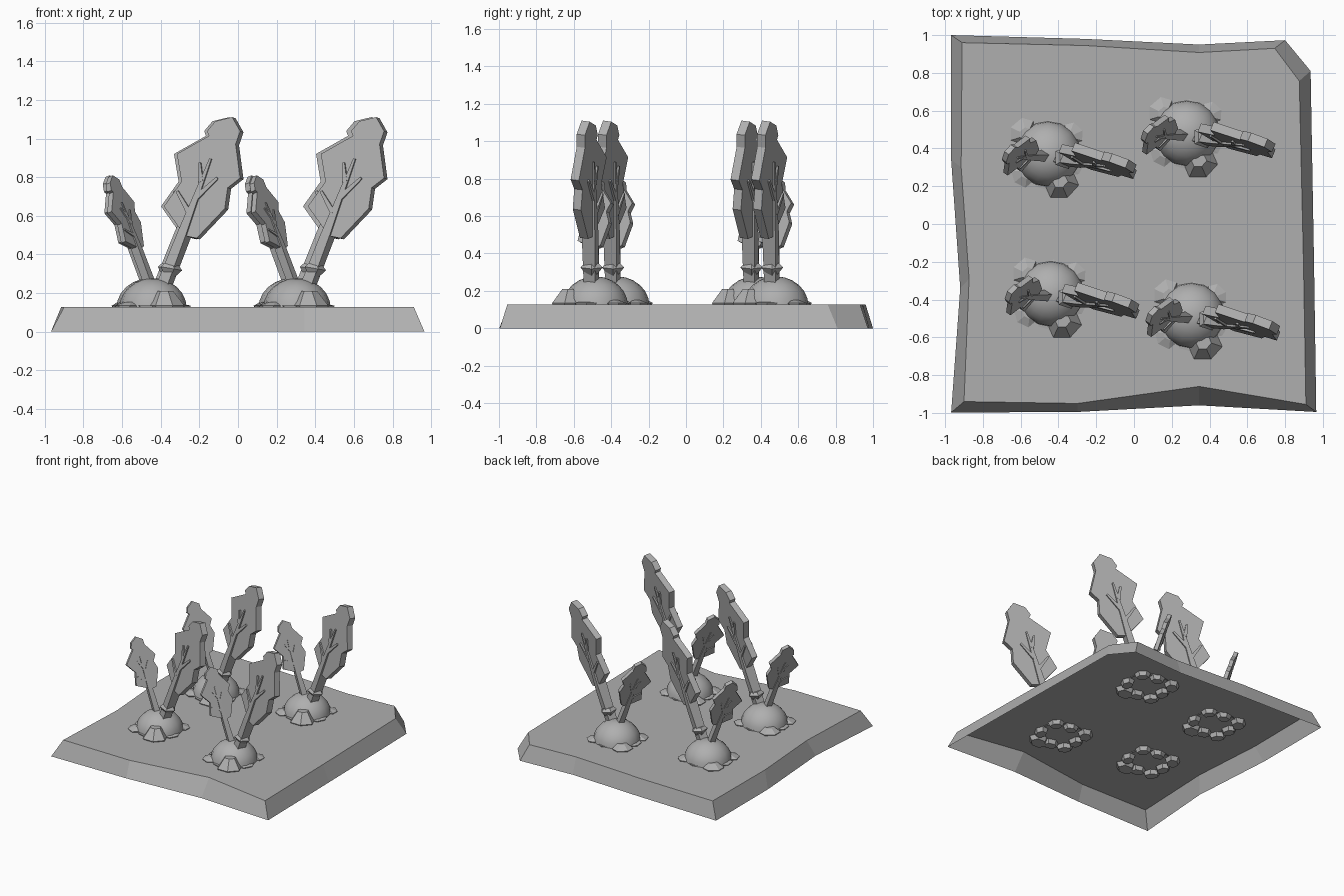
import bpy, bmesh, math
from mathutils import Matrix, Vector

if "Cube" in bpy.data.objects:
    bpy.data.objects.remove(bpy.data.objects["Cube"])

PLANTS = [(-0.44, -0.37), (0.305, -0.485), (-0.455, 0.37), (0.28, 0.48)]
R = math.radians

# Mid grey used throughout
grey = bpy.data.materials.new("mid_grey")
grey.diffuse_color = (.43, .43, .43, 1)
grey.use_nodes = True
grey.node_tree.nodes["Principled BSDF"].inputs["Base Color"].default_value = grey.diffuse_color


def to_mesh(bm, name):
    bmesh.ops.recalc_face_normals(bm, faces=bm.faces)
    me = bpy.data.meshes.new(name)
    bm.to_mesh(me)
    bm.free()
    me.materials.append(grey)
    return me


def place(me, name, loc=(0, 0, 0)):
    ob = bpy.data.objects.new(name, me)
    ob.location = loc
    bpy.context.collection.objects.link(ob)
    return ob


def loft(bm, rings):
    """Skin matching rings of points and cap both ends."""
    vs = [[bm.verts.new(p) for p in ring] for ring in rings]
    n = len(vs[0])
    for a, b in zip(vs, vs[1:]):
        for i in range(n):
            j = (i + 1) % n
            bm.faces.new((a[i], a[j], b[j], b[i]))
    bm.faces.new(vs[0])
    bm.faces.new(vs[-1])


# Soil plot: uneven outline, sloping sides, open underneath
low = [(-.968, -.998), (-.3, -.995), (.345, -.96), (.965, -.995), (.953, -.2), (.935, .81),
       (.80, .973), (.345, .95), (-.26, .98), (-.968, 1.0), (-.968, .34), (-.92, -.34)]
top = [(-.90, -.94), (-.3, -.95), (.345, -.86), (.91, -.955), (.897, -.2), (.875, .757),
       (.745, .93), (.345, .908), (-.26, .945), (-.91, .96), (-.915, .3), (-.873, -.29)]
bm = bmesh.new()
loft(bm, [[(x, y, 0) for x, y in low], [(x, y, .128) for x, y in top]])
bmesh.ops.recalc_face_normals(bm, faces=bm.faces)
under = [f for f in bm.faces if all(v.co.z < .01 for v in f.verts)]
bmesh.ops.delete(bm, geom=under, context='FACES_ONLY')
place(to_mesh(bm, "soil_plot"), "soil_plot")

# Root crown: smooth upper half of a ball
bm = bmesh.new()
bmesh.ops.create_uvsphere(bm, u_segments=16, v_segments=12, radius=.175)
bmesh.ops.delete(bm, geom=[v for v in bm.verts if v.co.z < -.001], context='VERTS')
bmesh.ops.transform(bm, matrix=Matrix.Translation((0, 0, .12)) @ Matrix.Diagonal((1, 1, .9, 1)), verts=bm.verts)
for f in bm.faces:
    f.smooth = True
crown = to_mesh(bm, "root_crown")

# Soil clods: ring of chunky lumps (angle, distance, radius, top height)
CLODS = [(-66, .18, .09, .21), (-20, .15, .065, .145), (40, .175, .06, .15), (85, .135, .06, .14),
         (138, .185, .075, .165), (180, .15, .065, .145), (220, .18, .065, .155), (262, .14, .065, .14)]
bm = bmesh.new()
for k, (ang, d, r, h) in enumerate(CLODS):
    m = Matrix.Rotation(R(ang), 4, 'Z') @ Matrix.Translation((d, 0, 0))
    rings = []
    for rr, z, off in ((r * .75, .095, 0), (r, .135, 0), (r * .45, h, -.02)):
        rings.append([m @ Vector((off + rr * .8 * math.cos(R(60 * i + 20 * k)),
                                  rr * 1.05 * math.sin(R(60 * i + 20 * k)), z)) for i in range(6)])
    loft(bm, rings)
clods = to_mesh(bm, "soil_clods")

# Leaf: upright local shape, stem base at the origin, face towards -y
OUTLINE = [(.02, .30), (.087, .31), (.176, .506), (.15, .612), (.196, .682), (.105, .837), (.103, .908),
           (.033, .961), (-.047, .91), (-.071, .847), (-.052, .827), (-.184, .68), (-.105, .555), (-.148, .403)]


def rib(bm, path):
    """Tapered square bar along (x, z, half_width, half_depth) points."""
    rings = []
    d = Vector((path[-1][0] - path[0][0], path[-1][1] - path[0][1])).normalized()
    for x, z, w, t in path:
        a, b = d.y * w, -d.x * w
        rings.append([(x - a, -t, z - b), (x + a, -t, z + b), (x + a, t, z + b), (x - a, t, z - b)])
    loft(bm, rings)


def leaf(name, base, scale, yaw, back, lean, stem):
    bm = bmesh.new()
    loft(bm, [[(x, y, z) for x, z in OUTLINE] for y in (-.024, .024)])
    rib(bm, [(0, -.04, stem, stem), (.005, .30, stem * .8, .038), (.005, .72, .006, .034)])
    for x0, z0, x1, z1 in ((0, .42, -.106, .50), (.01, .51, .078, .64), (0, .59, -.045, .68)):
        rib(bm, [(x0, z0, .014, .037), (x1, z1, .007, .034)])
    m = (Matrix.Translation(base) @ Matrix.Rotation(R(yaw), 4, 'Z') @ Matrix.Rotation(R(-back), 4, 'X')
         @ Matrix.Rotation(R(lean), 4, 'Y') @ Matrix.Scale(scale, 4))
    bmesh.ops.transform(bm, matrix=m, verts=bm.verts)
    return to_mesh(bm, name)


big = leaf("large_leaf", (.05, -.02, .22), 1, -22, 7, 19.6, .031)
small = leaf("small_leaf", (-.017, -.01, .25), .615, 55, 17.5, -12, .036)

# Stem collar: small faceted bract round the large stem
bm = bmesh.new()
m = Matrix.Translation((.09, -.02, .328)) @ Matrix.Rotation(R(10), 4, 'Y')
loft(bm, [[m @ Vector((r * math.cos(R(72 * i)), r * math.sin(R(72 * i)), z)) for i in range(5)]
          for r, z in ((.026, -.045), (.062, 0), (.04, .022))])
collar = to_mesh(bm, "stem_collar")

# Plant the four copies
for i, (x, y) in enumerate(PLANTS, 1):
    for me in (crown, clods, big, small, collar):
        place(me, f"{me.name}_{i}", (x, y, 0))
